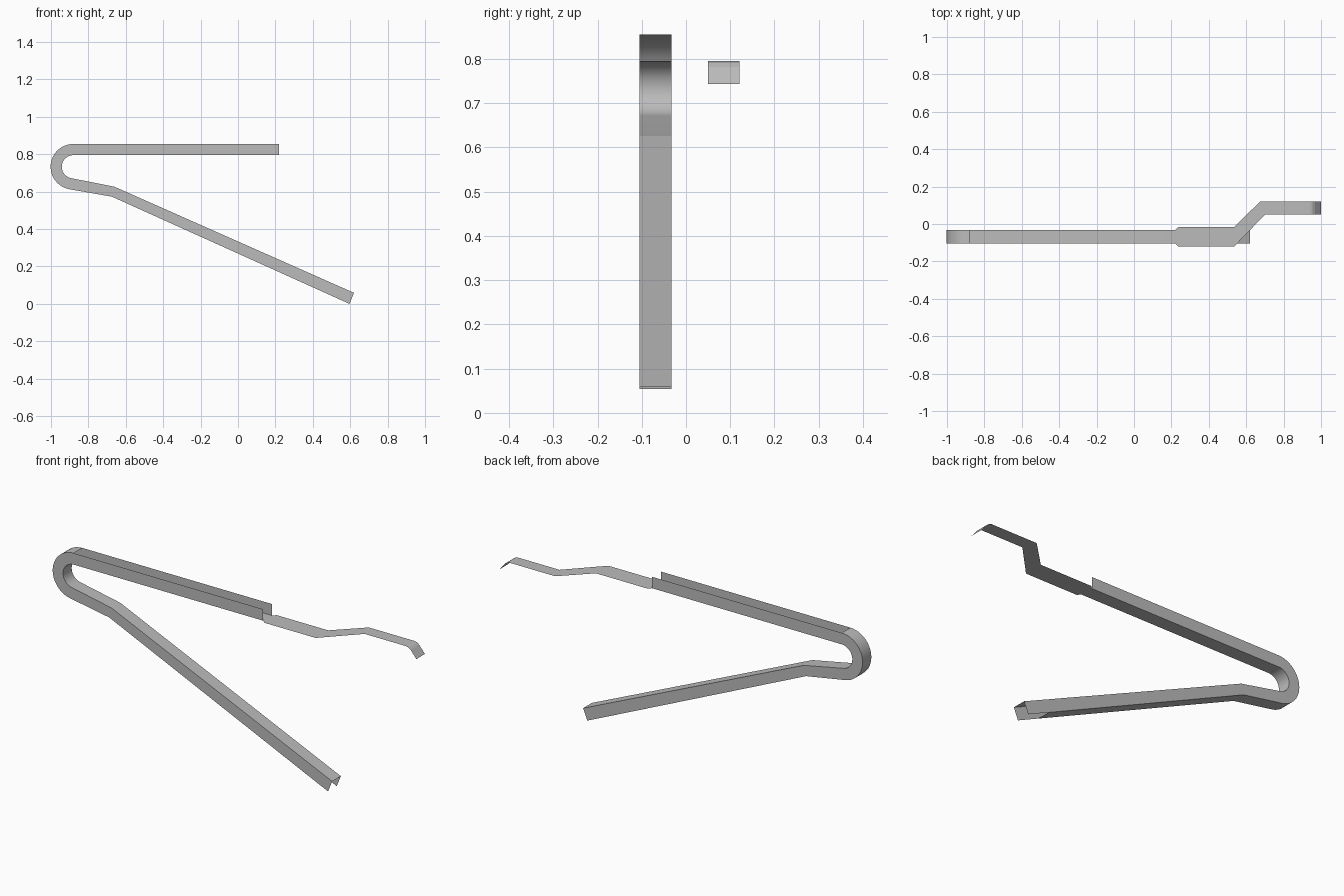
import bpy
import bmesh
from math import cos, sin, radians

if "Cube" in bpy.data.objects:
    bpy.data.objects.remove(bpy.data.objects["Cube"])

# Single plain metal colour
GREY = (0.5, 0.5, 0.5, 1)
metal = bpy.data.materials.new("grey metal")
metal.use_nodes = True
metal.diffuse_color = GREY
metal.node_tree.nodes["Principled BSDF"].inputs["Base Color"].default_value = GREY

FRONT, BACK = -0.105, -0.033   # channel side walls
PLATE_Z = 0.795                # web height of the upper arm


def sheet(name, edge_a, edge_b):
    """Thin sheet spanned between two matching edges."""
    bm = bmesh.new()
    a = [bm.verts.new(p) for p in edge_a]
    b = [bm.verts.new(p) for p in edge_b]
    for i in range(len(a) - 1):
        bm.faces.new((a[i], a[i + 1], b[i + 1], b[i]))
    mesh = bpy.data.meshes.new(name)
    bm.to_mesh(mesh)
    bm.free()
    mesh.materials.append(metal)
    obj = bpy.data.objects.new(name, mesh)
    bpy.context.collection.objects.link(obj)
    bpy.ops.object.select_all(action="DESELECT")
    obj.select_set(True)
    bpy.context.view_layer.objects.active = obj
    bpy.ops.object.shade_smooth_by_angle(angle=radians(10))
    return obj


def at_y(profile, y):
    return [(x, y, z) for x, z in profile]


def bend(radius, steps=24):
    """Arc joining the upper arm to the lower arm."""
    angles = [radians(90 + 169 * i / steps) for i in range(steps + 1)]
    return [(-0.88 + radius * cos(t), 0.733 + radius * sin(t)) for t in angles]


# Side profiles of the inner and outer edges
inner = [(0.22, PLATE_Z)] + bend(0.062) + [(-0.66, 0.626), (0.62, 0.059)]
outer = [(0.22, 0.855)] + bend(0.122) + [(-0.674, 0.573), (0.596, 0)]

# Side walls, front and back
for name, y in (("front_wall", FRONT), ("back_wall", BACK)):
    sheet(name, at_y(inner, y), at_y(outer, y))

# Inner web runs the full length
sheet("inner_web", at_y(inner, BACK), at_y(inner, FRONT))

# Outer web leaves the upper arm and the lower tip open
outer_web = outer[1:-1] + [(0.476, 0.054)]
sheet("outer_web", at_y(outer_web, FRONT), at_y(outer_web, BACK))

# Cranked flat tongue with a turned-down tip
front_edge = [(0.22, FRONT, PLATE_Z), (0.237, -0.121, PLATE_Z),
              (0.535, -0.121, PLATE_Z), (0.70, 0.05, PLATE_Z)]
back_edge = [(0.22, BACK, PLATE_Z), (0.237, -0.017, PLATE_Z),
             (0.535, -0.017, PLATE_Z), (0.675, 0.121, PLATE_Z)]
tip = [(0.94, PLATE_Z), (0.955, 0.791), (0.967, 0.782), (1.0, 0.743)]
sheet("tongue", front_edge + at_y(tip, 0.05), back_edge + at_y(tip, 0.121))
